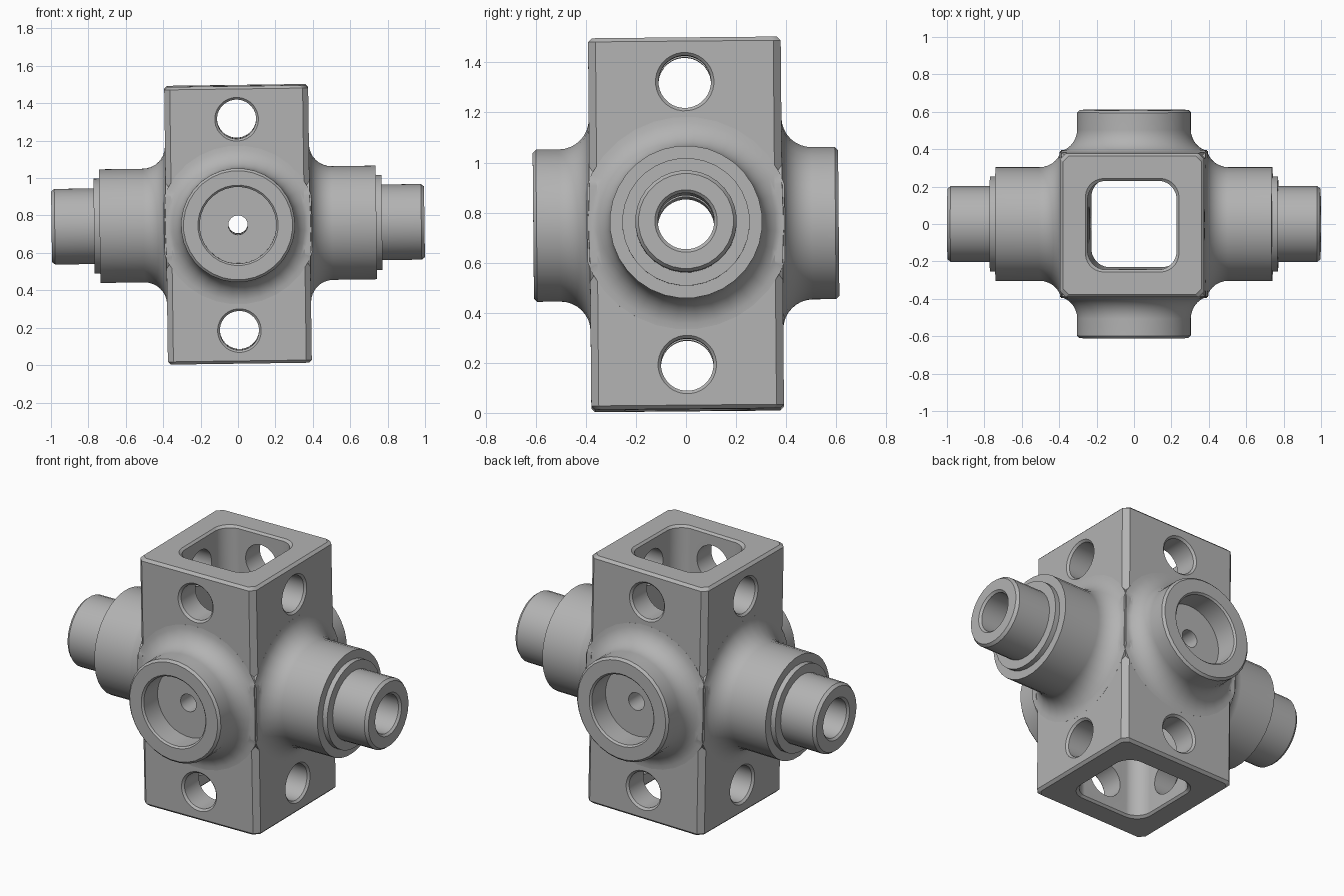
import bpy, bmesh
from math import pi, sin, cos, copysign, radians
from mathutils import Matrix

if "Cube" in bpy.data.objects:
    bpy.data.objects.remove(bpy.data.objects["Cube"], do_unlink=True)

HALF = 0.385       # half width of the central block
TALL = 0.742       # half height of the central block
MID = 0.753        # height of the arm axes
HOLE_Z = 0.565     # cross hole offset from the middle


def loft(name, rings, axis="z", offset=0.0, sides=32):
    """Stack of rings (position, corner radius, corner offset) along an axis."""
    bm = bmesh.new()
    loops = []
    for pos, radius, flat in rings:
        loop = []
        for i in range(sides):
            a = (i + 0.5) * 2 * pi / sides
            u = copysign(flat, cos(a)) + radius * cos(a)
            v = copysign(flat, sin(a)) + radius * sin(a)
            co = {"x": (pos, u, v + offset), "y": (u, pos, v + offset), "z": (u, v, pos)}[axis]
            loop.append(bm.verts.new(co))
        loops.append(loop)
    for low, high in zip(loops, loops[1:]):
        for i in range(sides):
            j = (i + 1) % sides
            bm.faces.new((low[i], low[j], high[j], high[i]))
    bm.faces.new(loops[0])
    bm.faces.new(loops[-1])
    bmesh.ops.recalc_face_normals(bm, faces=bm.faces)
    mesh = bpy.data.meshes.new(name)
    bm.to_mesh(mesh)
    bm.free()
    obj = bpy.data.objects.new(name, mesh)
    bpy.context.collection.objects.link(obj)
    return obj


def lathe(name, profile, axis, side=1, offset=0.0):
    return loft(name, [(side * p, r, 0) for p, r in profile], axis, offset)


def combine(target, tool, operation):
    """Apply a boolean and discard the tool."""
    mod = target.modifiers.new("combine", "BOOLEAN")
    mod.operation = operation
    mod.solver = "EXACT"
    mod.object = tool
    bpy.context.view_layer.objects.active = target
    bpy.ops.object.modifier_apply(modifier=mod.name)
    bpy.data.objects.remove(tool, do_unlink=True)


def trim_box(axis):
    """Slab that keeps arm fillets from overhanging the block corners."""
    bm = bmesh.new()
    bmesh.ops.create_cube(bm, size=1)
    wide, thin = 3, 2 * HALF + 0.02
    size = (wide, thin, wide) if axis == "x" else (thin, wide, wide)
    bmesh.ops.scale(bm, vec=size, verts=bm.verts)
    mesh = bpy.data.meshes.new("trim")
    bm.to_mesh(mesh)
    bm.free()
    obj = bpy.data.objects.new("trim", mesh)
    bpy.context.collection.objects.link(obj)
    return obj


# Central block with chamfered edges
body = loft("valve_block", [(-TALL, 0.055, 0.319), (-TALL + 0.015, 0.055, 0.334),
                            (TALL - 0.015, 0.055, 0.334), (TALL, 0.055, 0.319)], sides=8)

# Shared fillet between block and arms
fillet = [(0.355, 0.425)]
for k in range(9):
    a = k * pi / 16
    fillet.append((HALF + 0.12 * (1 - cos(a)), 0.425 - 0.12 * sin(a)))

# Stepped side arms and short front and back bosses
arm = fillet + [(0.74, 0.305), (0.74, 0.255), (0.77, 0.255), (0.77, 0.203),
                (0.98, 0.203), (0.997, 0.19)]
boss = fillet + [(0.597, 0.305), (0.61, 0.292)]
for axis, profile in (("x", arm), ("y", boss)):
    for side in (1, -1):
        part = lathe("arm", profile, axis, side)
        combine(part, trim_box(axis), "INTERSECT")
        combine(body, part, "UNION")

# Vertical rounded square passage
combine(body, loft("passage", [(-TALL - 0.01, 0.1, 0.16), (-TALL + 0.012, 0.1, 0.138),
                               (TALL - 0.012, 0.1, 0.138), (TALL + 0.01, 0.1, 0.16)]),
        "DIFFERENCE")

# Cross holes through the upper and lower walls
half_hole = [(HALF + 0.01, 0.127), (HALF - 0.012, 0.105)]
hole = half_hole + [(-p, r) for p, r in reversed(half_hole)]
for axis in "xy":
    for offset in (HOLE_Z, -HOLE_Z):
        combine(body, lathe("cross_hole", hole, axis, 1, offset), "DIFFERENCE")

# Arm bores, and boss counterbores with a small drilled hole
arm_bore = [(0.15, 0.113), (0.985, 0.113), (1.01, 0.138)]
boss_bore = [(0.15, 0.052), (0.47, 0.052), (0.47, 0.205), (0.6, 0.205), (0.62, 0.225)]
for axis, profile in (("x", arm_bore), ("y", boss_bore)):
    for side in (1, -1):
        combine(body, lathe("bore", profile, axis, side), "DIFFERENCE")

# Slight tilt, then lift to the ground
tilt = Matrix.Rotation(-0.0135, 4, "Y") @ Matrix.Rotation(0.009, 4, "X")
body.data.transform(Matrix.Translation((0, 0, MID)) @ tilt)

# Grey metal
metal = bpy.data.materials.new("grey_metal")
metal.use_nodes = True
grey = (0.45, 0.45, 0.45, 1)
metal.diffuse_color = grey
metal.node_tree.nodes["Principled BSDF"].inputs["Base Color"].default_value = grey
body.data.materials.clear()
body.data.materials.append(metal)
for poly in body.data.polygons:
    poly.material_index = 0

# Smooth shading with crisp edges
bpy.ops.object.select_all(action="DESELECT")
body.select_set(True)
bpy.context.view_layer.objects.active = body
bpy.ops.object.shade_smooth_by_angle(angle=radians(30))
weighted = body.modifiers.new("weighted_normals", "WEIGHTED_NORMAL")
weighted.keep_sharp = True
